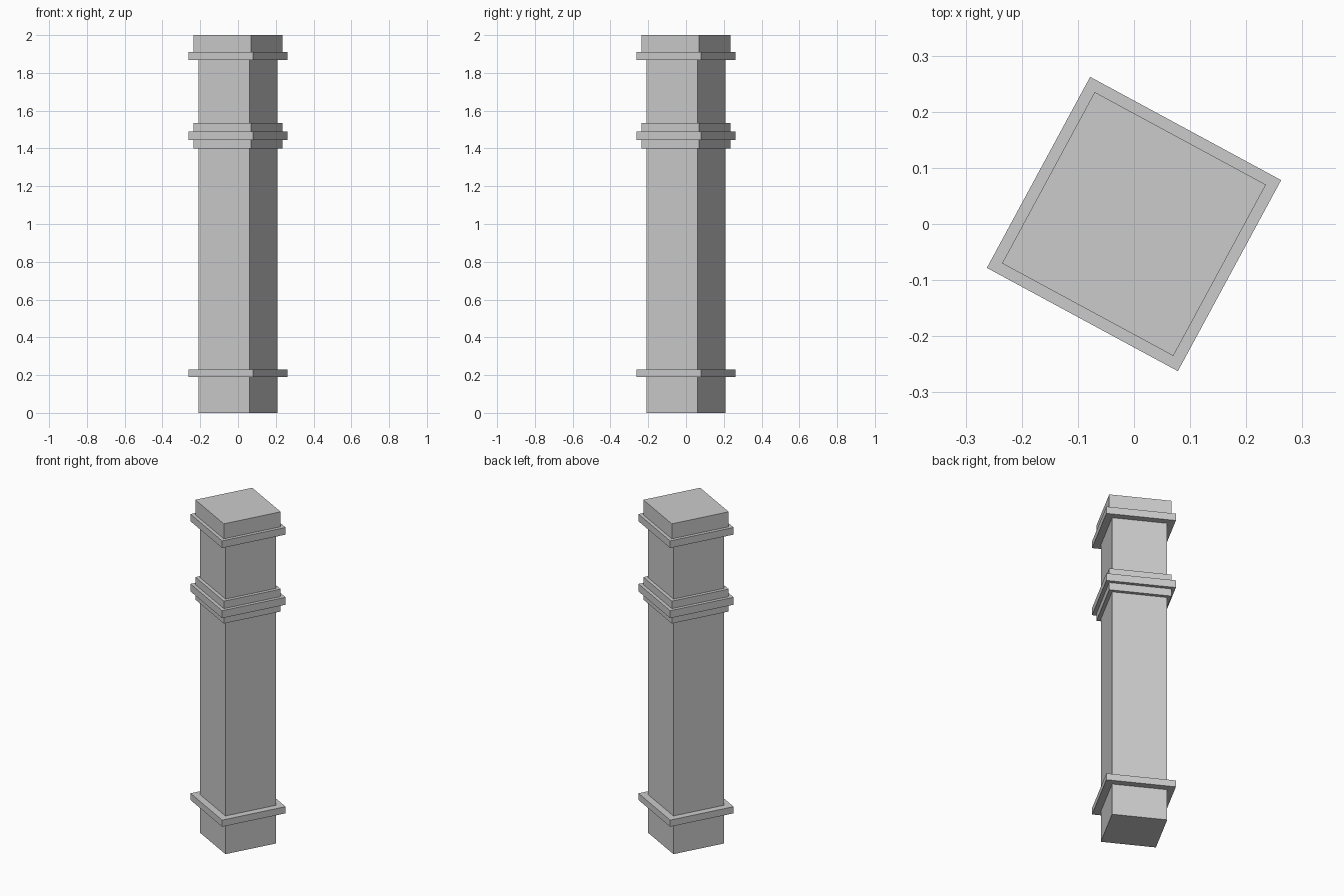
import bpy
import math

cube = bpy.data.objects.get("Cube")
if cube:
    bpy.data.objects.remove(cube, do_unlink=True)

# Single stone grey
stone = bpy.data.materials.new("stone grey")
stone.use_nodes = True
GREY = (0.6, 0.6, 0.6, 1.0)
stone.diffuse_color = GREY
stone.node_tree.nodes["Principled BSDF"].inputs["Base Color"].default_value = GREY

TURN = math.radians(-28.4)  # the whole post is turned about its axis
SHAFT, COLLAR, BAND = 0.307, 0.347, 0.387  # side lengths


def block(name, side, bottom, top):
    """Square block between two heights."""
    bpy.ops.mesh.primitive_cube_add(size=1, location=(0, 0, (bottom + top) / 2),
                                    rotation=(0, 0, TURN))
    obj = bpy.context.object
    obj.name = name
    obj.scale = (side, side, top - bottom)
    bpy.ops.object.transform_apply(location=False, rotation=True, scale=True)
    obj.data.materials.append(stone)
    return obj


# Post from the ground to the cap
block("shaft", SHAFT, 0, 1.89)
block("base_band", BAND, 0.19, 0.23)

# Stepped moulding around the upper shaft
block("middle_collar", COLLAR, 1.40, 1.535)
block("middle_band", BAND, 1.445, 1.49)

# Flat-topped cap on a projecting band
block("top_band", BAND, 1.867, 1.91)
block("cap", COLLAR, 1.89, 2.0)
